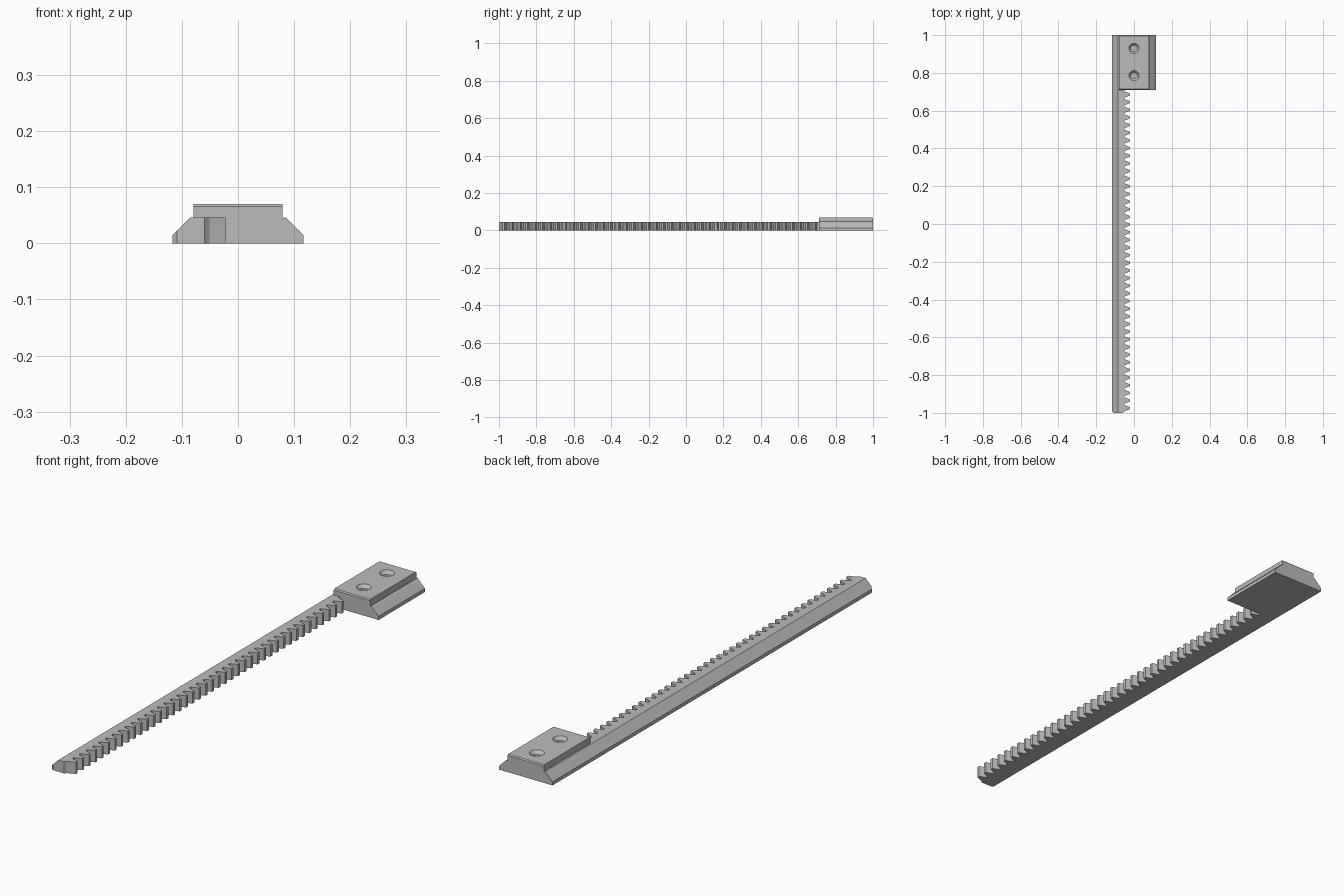
import bpy
import bmesh
import math
from mathutils import Vector

if "Cube" in bpy.data.objects:
    bpy.data.objects.remove(bpy.data.objects["Cube"])

grey = bpy.data.materials.new("plain grey")
grey.use_nodes = True
colour = (0.5, 0.5, 0.5, 1)
grey.diffuse_color = colour
grey.node_tree.nodes["Principled BSDF"].inputs["Base Color"].default_value = colour

HALF, LIP, SHOULDER = 0.117, 0.014, 0.046   # half width, edge height, shoulder height
BLOCK_Y, TOP = 0.71, 0.07                   # front of block, top of block


def prism(bm, points, offset):
    """Extrude a closed outline along an offset vector."""
    face = bm.faces.new([bm.verts.new(p) for p in points])
    out = bmesh.ops.extrude_face_region(bm, geom=[face])
    verts = [g for g in out["geom"] if isinstance(g, bmesh.types.BMVert)]
    bmesh.ops.translate(bm, verts=verts, vec=offset)
    bmesh.ops.recalc_face_normals(bm, faces=bm.faces)


def finish(bm, name):
    mesh = bpy.data.meshes.new(name)
    bmesh.ops.recalc_face_normals(bm, faces=bm.faces)
    bm.to_mesh(mesh)
    bm.free()
    obj = bpy.data.objects.new(name, mesh)
    mesh.materials.append(grey)
    bpy.context.collection.objects.link(obj)
    return obj


# Toothed rack: one plan outline with straight-flanked teeth
PITCH = 0.0405
ROOT, TIP = -0.051, -0.022
ROOT_HALF, TIP_HALF = 0.016, 0.0055
end = BLOCK_Y + 0.004
outline = [(-HALF, end), (-HALF, -0.992), (-0.109, -1), (-0.06, -1)]
y = -0.975
while y + ROOT_HALF < end:
    outline += [(ROOT, y - ROOT_HALF), (TIP, y - TIP_HALF),
                (TIP, y + TIP_HALF), (ROOT, y + ROOT_HALF)]
    y += PITCH
outline.append((ROOT, end))

bm = bmesh.new()
prism(bm, [(px, py, 0) for px, py in outline], Vector((0, 0, SHOULDER)))
# Sloping outer side
cut = bmesh.ops.bisect_plane(bm, geom=bm.verts[:] + bm.edges[:] + bm.faces[:],
                             plane_co=(-HALF, 0, LIP), plane_no=(-1, 0, 1),
                             clear_outer=True)
rim = [g for g in cut["geom_cut"] if isinstance(g, bmesh.types.BMEdge)]
bmesh.ops.holes_fill(bm, edges=rim, sides=0)
finish(bm, "toothed_rack")

# Mounting block: dovetail profile with a raised top and a relief groove
profile = [(-HALF, 0), (HALF, 0), (HALF, LIP), (0.086, 0.045), (0.083, 0.047),
           (0.079, 0.043), (0.079, TOP), (-0.079, TOP), (-0.079, SHOULDER),
           (LIP + SHOULDER * -1 + -0.053, SHOULDER), (-HALF, LIP)]
bm = bmesh.new()
prism(bm, [(px, BLOCK_Y, pz) for px, pz in profile], Vector((0, 1 - BLOCK_Y, 0)))
# Eased top edges at the two ends
ends = [e for e in bm.edges
        if abs(e.verts[0].co.y - e.verts[1].co.y) < 1e-5
        and min(v.co.z for v in e.verts) > TOP - 1e-4]
bmesh.ops.bevel(bm, geom=ends, offset=0.004, segments=1, affect='EDGES')
block = finish(bm, "mounting_block")

# Countersunk blind screw holes
hole = [(0.027, TOP + 0.01), (0.027, TOP), (0.016, 0.057), (0.016, 0.025)]
for index, y in enumerate((0.785, 0.93)):
    bm = bmesh.new()
    rings = []
    for r, z in hole:
        ring = bmesh.ops.create_circle(bm, segments=32, radius=r)["verts"]
        bmesh.ops.translate(bm, verts=ring, vec=(0, y, z))
        rings.append(ring)
    for a, b in zip(rings, rings[1:]):
        for i in range(len(a)):
            j = (i + 1) % len(a)
            bm.faces.new((a[i], a[j], b[j], b[i]))
    bm.faces.new(rings[0])
    bm.faces.new(rings[-1])
    cutter = finish(bm, f"hole_cutter_{index}")
    cutter.hide_render = True
    mod = block.modifiers.new("screw hole", 'BOOLEAN')
    mod.operation = 'DIFFERENCE'
    mod.solver = 'EXACT'
    mod.object = cutter
    bpy.context.view_layer.objects.active = block
    bpy.ops.object.modifier_apply(modifier=mod.name)
    bpy.data.objects.remove(cutter)

# Smooth hole walls, crisp edges elsewhere
bpy.ops.object.select_all(action='DESELECT')
block.select_set(True)
bpy.context.view_layer.objects.active = block
bpy.ops.object.shade_smooth_by_angle(angle=math.radians(25))
